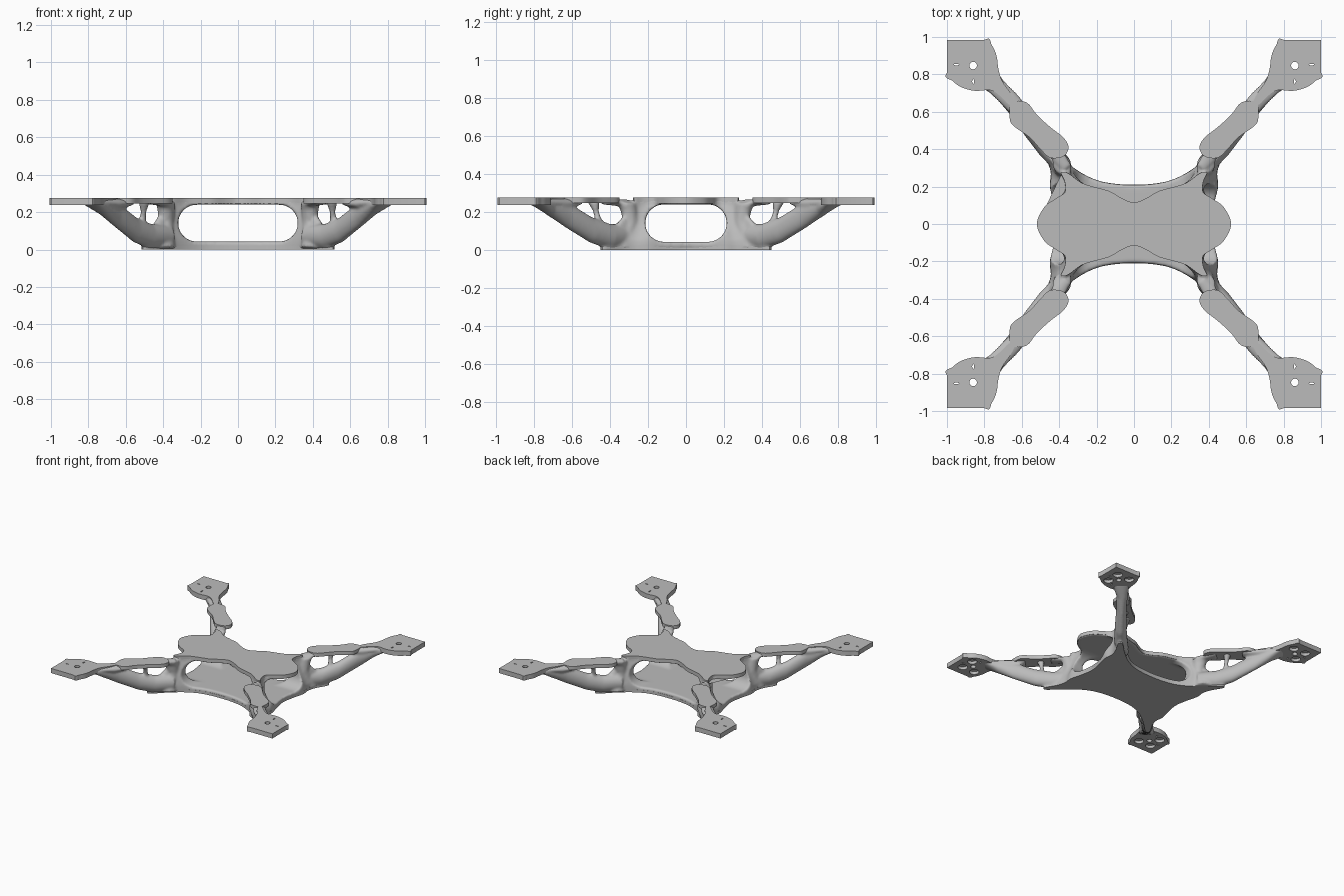
import bpy, bmesh, math
from mathutils import Vector, Matrix

cube = bpy.data.objects.get("Cube")
if cube:
    bpy.data.objects.remove(cube, do_unlink=True)

grey = bpy.data.materials.new("plain grey")
grey.use_nodes = True
grey.diffuse_color = (0.5, 0.5, 0.5, 1)
grey.node_tree.nodes["Principled BSDF"].inputs["Base Color"].default_value = (0.5, 0.5, 0.5, 1)

CORNERS = [(sx, sy) for sx in (1, -1) for sy in (1, -1)]
TOP = 0.275


def side_name(sx, sy):
    return ("front" if sy < 0 else "back") + ("_left" if sx > 0 else "_right")


def make(name, bm):
    bmesh.ops.recalc_face_normals(bm, faces=bm.faces)
    me = bpy.data.meshes.new(name)
    bm.to_mesh(me)
    bm.free()
    me.materials.append(grey)
    ob = bpy.data.objects.new(name, me)
    bpy.context.collection.objects.link(ob)
    return ob


def activate(ob):
    bpy.ops.object.select_all(action='DESELECT')
    ob.select_set(True)
    bpy.context.view_layer.objects.active = ob


def cut(ob, cutter):
    mod = ob.modifiers.new("cut", 'BOOLEAN')
    mod.object = cutter
    mod.solver = 'EXACT'
    activate(ob)
    bpy.ops.object.modifier_apply(modifier=mod.name)
    bpy.data.objects.remove(cutter, do_unlink=True)


def rounded(pts, n=4):
    """Closed smooth curve through the points."""
    out, k = [], len(pts)
    for i in range(k):
        a, b, c, d = (Vector(pts[(i + j) % k]) for j in (-1, 0, 1, 2))
        for s in range(n):
            t = s / n
            out.append(b + (c - a) * t / 2 + (a * 2 - b * 5 + c * 4 - d) * t * t / 2
                       + (b * 3 - a - c * 3 + d) * t ** 3 / 2)
    return out


def four_way(quarter):
    """Mirror a quarter outline running from the y axis to the x axis."""
    half = quarter + [(x, -y) for x, y in quarter[-2::-1]]
    return rounded(half + [(-x, y) for x, y in half[-2:0:-1]])


def loft(bm, rings):
    """Skin closed rings and cap both ends."""
    rows = [[bm.verts.new(p) for p in ring] for ring in rings]
    n = len(rows[0])
    for lo, hi in zip(rows, rows[1:]):
        for i in range(n):
            bm.faces.new((lo[i], lo[(i + 1) % n], hi[(i + 1) % n], hi[i]))
    caps = [bm.faces.new(rows[0][::-1]), bm.faces.new(rows[-1])]
    bmesh.ops.triangulate(bm, faces=caps)


def plate(name, outline, z0, z1):
    bm = bmesh.new()
    loft(bm, [[(p[0], p[1], z) for p in outline] for z in (z0, z1)])
    ob = make(name, bm)
    activate(ob)
    bpy.ops.object.shade_smooth_by_angle(angle=math.radians(35))
    return ob


def tunnel(half_len, axis):
    """Stadium shaped cutter running along x or y."""
    z0, z1 = 0.042, 0.24
    r, zc = (z1 - z0) / 2, (z0 + z1) / 2
    ring = []
    for i in range(32):
        a = 2 * math.pi * (i + 0.5) / 32
        ring.append((math.copysign(half_len - r, math.cos(a)) + r * math.cos(a),
                     zc + r * math.sin(a)))
    bm = bmesh.new()
    loft(bm, [[(u, v, z) if axis == 'y' else (v, u, z) for u, z in ring] for v in (-1, 1)])
    return make("tunnel_cutter", bm)


def tube(bm, path, sx, sy, upright=False):
    """Sweep an ellipse; path rows are x, y, z, half width, half depth."""
    d = Vector((1, 1, 0)).normalized()
    across = Vector((d.y, -d.x, 0))
    other = d if upright else Vector((0, 0, 1))
    rings = []
    for x, y, z, w, h in path:
        ring = []
        for i in range(20):
            a = 2 * math.pi * i / 20
            p = Vector((x, y, z)) + across * w * math.cos(a) + other * h * math.sin(a)
            ring.append((p.x * sx, p.y * sy, p.z))
        rings.append(ring)
    loft(bm, rings)


# Outlines of the lower and upper decks
low = four_way([(0, .21), (.1, .215), (.2, .235), (.3, .285), (.4, .365), (.485, .445),
                (.515, .43), (.465, .34), (.445, .27), (.45, .2), (.425, .1), (.41, 0)])
top = four_way([(0, .115), (.06, .135), (.13, .175), (.2, .195), (.28, .22), (.35, .27),
                (.39, .275), (.37, .225), (.37, .17), (.42, .135), (.48, .09), (.52, 0)])

# Hollow body: lofted between the decks, opened in both directions
bm = bmesh.new()
levels = [(0.004, 0), (0.05, 0.05), (0.12, 0.4), (0.19, 0.75), (0.24, 1), (0.268, 1)]
loft(bm, [[(*a.lerp(b, f), z) for a, b in zip(low, top)] for z, f in levels])
body = make("body_and_arms", bm)
cut(body, tunnel(0.32, 'y'))
cut(body, tunnel(0.215, 'x'))

# Arms, corner posts and thin struts
bm = bmesh.new()
for sx, sy in CORNERS:
    tube(bm, [(.37, .30, .07, .05, .06), (.47, .405, .071, .05, .067),
              (.55, .50, .105, .044, .068), (.65, .63, .185, .038, .068),
              (.72, .72, .225, .045, .045), (.80, .80, .255, .07, .012)], sx, sy)
    tube(bm, [(.40, .33, .01, .06, .07), (.395, .31, .08, .045, .055),
              (.385, .29, .15, .04, .045), (.385, .30, .21, .04, .05),
              (.385, .315, .25, .045, .06)], sx, sy, True)
    tube(bm, [(.36, .30, .245, .03, .02), (.45, .43, .255, .05, .016)], sx, sy)
    tube(bm, [(.51, .455, .10, .035, .035), (.51, .46, .155, .018, .018),
              (.505, .475, .205, .016, .016), (.50, .49, .26, .035, .03)], sx, sy, True)
    tube(bm, [(.58, .57, .25, .045, .016), (.66, .66, .245, .05, .028),
              (.76, .76, .255, .05, .016)], sx, sy)
arms = make("arms", bm)
activate(body)
arms.select_set(True)
bpy.ops.object.join()

# Blend the joined pieces into one flowing skin
mod = body.modifiers.new("blend", 'REMESH')
mod.mode = 'VOXEL'
mod.voxel_size = 0.009
bpy.ops.object.modifier_apply(modifier="blend")
mod = body.modifiers.new("soften", 'SMOOTH')
mod.factor = 0.5
mod.iterations = 5
bpy.ops.object.modifier_apply(modifier="soften")
bpy.ops.object.shade_smooth()

# Crisp decks
plate("top_deck", top, 0.245, TOP)
plate("bottom_deck", low, 0, 0.022)

# Pads along each arm and motor mounts at the tips
arm_pad = rounded([(.655, .65), (.575, .65), (.52, .585), (.45, .52), (.375, .46), (.35, .405),
                   (.38, .36), (.45, .355), (.505, .405), (.56, .465), (.645, .525), (.665, .57)])
inner_edge = [(.80, .985), (.76, .955), (.735, .9), (.725, .83), (.705, .765), (.66, .70),
              (.64, .65), (.67, .64), (.71, .68), (.765, .715), (.85, .712), (.92, .73),
              (.97, .765), (1, .81)]
mount = rounded(inner_edge)[:-3] + [Vector((1, .985))]
hub = Vector((.86, .847, 0))

for sx, sy in CORNERS:
    tag = side_name(sx, sy)
    plate("arm_pad_" + tag, [(p.x * sx, p.y * sy) for p in arm_pad], 0.246, TOP)
    pad = plate("motor_mount_" + tag, [(p.x * sx, p.y * sy) for p in mount], 0.237, TOP)
    # Screw hole, two slots, and pockets on the underside
    bm = bmesh.new()
    holes = [(hub, .02, .02, .3), (hub + Vector((.09, .005, 0)), .014, .004, .3),
             (hub + Vector((0, -.085, 0)), .005, .013, .3)]
    for deg in (-45, 45, 135):
        a = math.radians(deg)
        holes.append((hub + Vector((math.cos(a), math.sin(a), 0)) * .078, .036, .036, .26))
    for c, rx, ry, z1 in holes:
        place = Matrix.Translation((c.x * sx, c.y * sy, (z1 + .2) / 2))
        bmesh.ops.create_cone(bm, cap_ends=True, segments=20, radius1=1, radius2=1, depth=1,
                              matrix=place @ Matrix.Diagonal((rx, ry, z1 - .2, 1)))
    cut(pad, make("hole_cutter", bm))
    activate(pad)
    bpy.ops.object.shade_smooth_by_angle(angle=math.radians(35))
